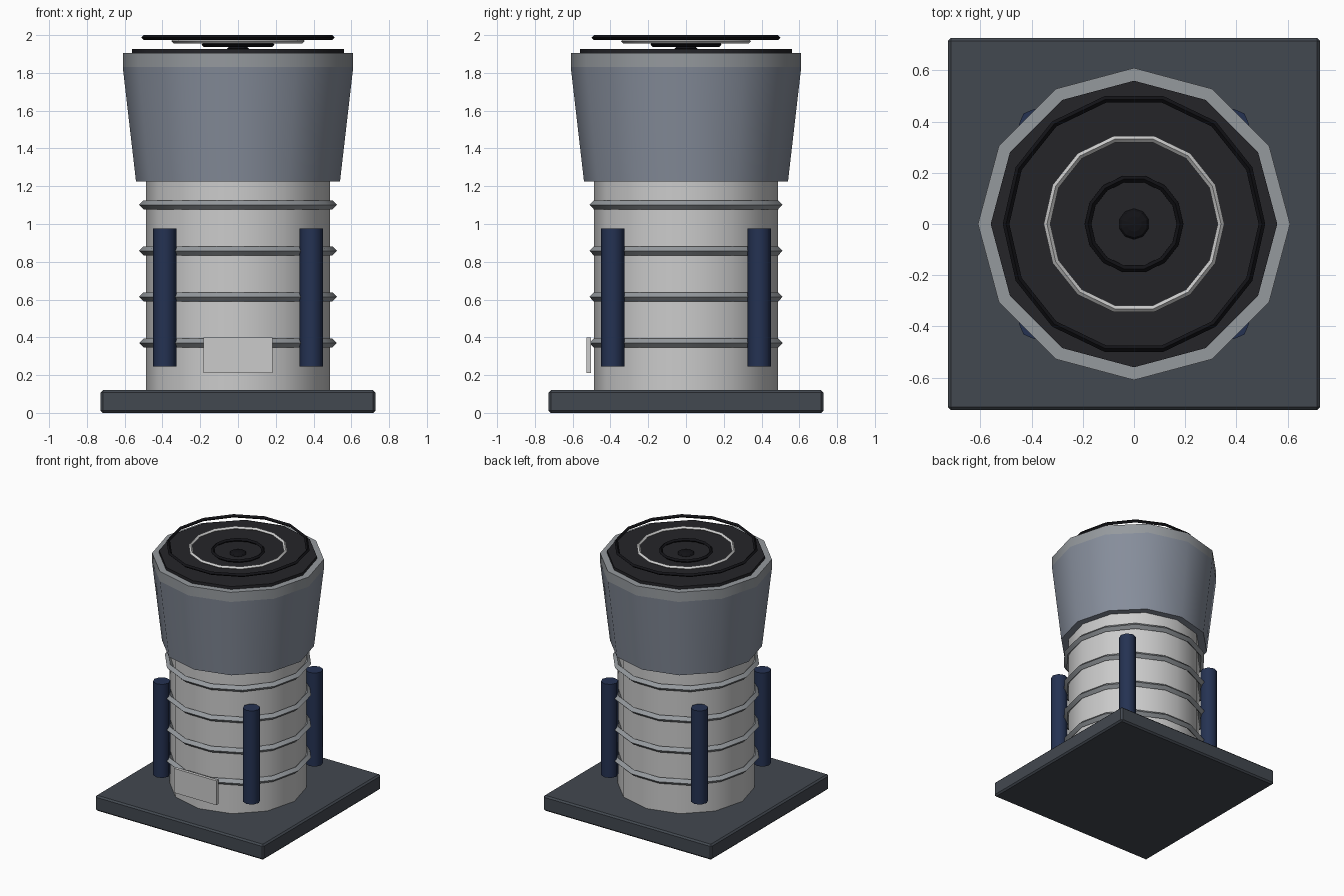
import bpy
import math

if "Cube" in bpy.data.objects:
    bpy.data.objects.remove(bpy.data.objects["Cube"])


def material(name, rgb):
    m = bpy.data.materials.new(name)
    m.diffuse_color = (*rgb, 1)
    m.use_nodes = True
    m.node_tree.nodes["Principled BSDF"].inputs["Base Color"].default_value = m.diffuse_color
    return m


LIGHT = material("light_grey", (0.62, 0.64, 0.65))
STEEL = material("steel_blue", (0.24, 0.27, 0.33))
DARK = material("dark_slate", (0.055, 0.065, 0.08))
BLACK = material("black", (0.006, 0.006, 0.008))
CHARCOAL = material("charcoal", (0.018, 0.018, 0.022))
NAVY = material("navy", (0.018, 0.032, 0.085))
MID = material("mid_grey", (0.3, 0.32, 0.34))


def finish(name, mat, angle=None):
    ob = bpy.context.object
    ob.name = name
    ob.data.materials.append(mat)
    if angle:
        bpy.ops.object.shade_smooth_by_angle(angle=math.radians(angle))
    return ob


def box(name, size, loc, mat, bevel=0.0):
    bpy.ops.mesh.primitive_cube_add(size=1, location=loc)
    bpy.context.object.scale = size
    bpy.ops.object.transform_apply(location=False, rotation=False, scale=True)
    ob = finish(name, mat)
    if bevel:
        mod = ob.modifiers.new("bevel", "BEVEL")
        mod.width = bevel
        mod.segments = 1
    return ob


def drum(name, r0, r1, z0, z1, mat, sides=12, xy=(0, 0)):
    bpy.ops.mesh.primitive_cone_add(vertices=sides, radius1=r0, radius2=r1, depth=z1 - z0,
                                    location=(*xy, (z0 + z1) / 2))
    return finish(name, mat, 50)


def ring(name, major, minor, z, mat):
    bpy.ops.mesh.primitive_torus_add(major_radius=major, minor_radius=minor,
                                     major_segments=14, minor_segments=4, location=(0, 0, z))
    return finish(name, mat, 30)


# base slab and main barrel
box("base_slab", (1.455, 1.455, 0.12), (0, 0, 0.06), DARK, 0.012)
drum("barrel", 0.487, 0.487, 0.12, 1.23, LIGHT)

# raised bands around the barrel
for i in range(4):
    ring(f"barrel_band_{i + 1}", 0.5, 0.024, 0.37 + i * 0.2437, MID)

# flared shroud with straight rim
drum("shroud", 0.54, 0.61, 1.225, 1.83, STEEL)
drum("shroud_rim", 0.61, 0.61, 1.83, 1.905, MID)

# fan opening, guard rings and hub
drum("fan_opening", 0.56, 0.56, 1.9, 1.927, CHARCOAL)
ring("guard_ring_outer", 0.5, 0.013, 1.987, BLACK)
ring("guard_ring_middle", 0.34, 0.013, 1.968, LIGHT)
ring("guard_ring_inner", 0.18, 0.013, 1.95, BLACK)
bpy.ops.mesh.primitive_uv_sphere_add(segments=10, ring_count=6, radius=0.06, location=(0, 0, 1.928))
bpy.context.object.scale.z = 0.35
finish("fan_hub", BLACK)

# four upright pipes round the barrel
for sx in (-1, 1):
    for sy in (-1, 1):
        side = ("left" if sx < 0 else "right") + ("_front" if sy < 0 else "_back")
        drum(f"pipe_{side}", 0.062, 0.062, 0.245, 0.975, NAVY, 8, (sx * 0.388, sy * 0.388))

# blank plate on the front
box("front_plate", (0.364, 0.024, 0.19), (0, -0.515, 0.305), LIGHT)
